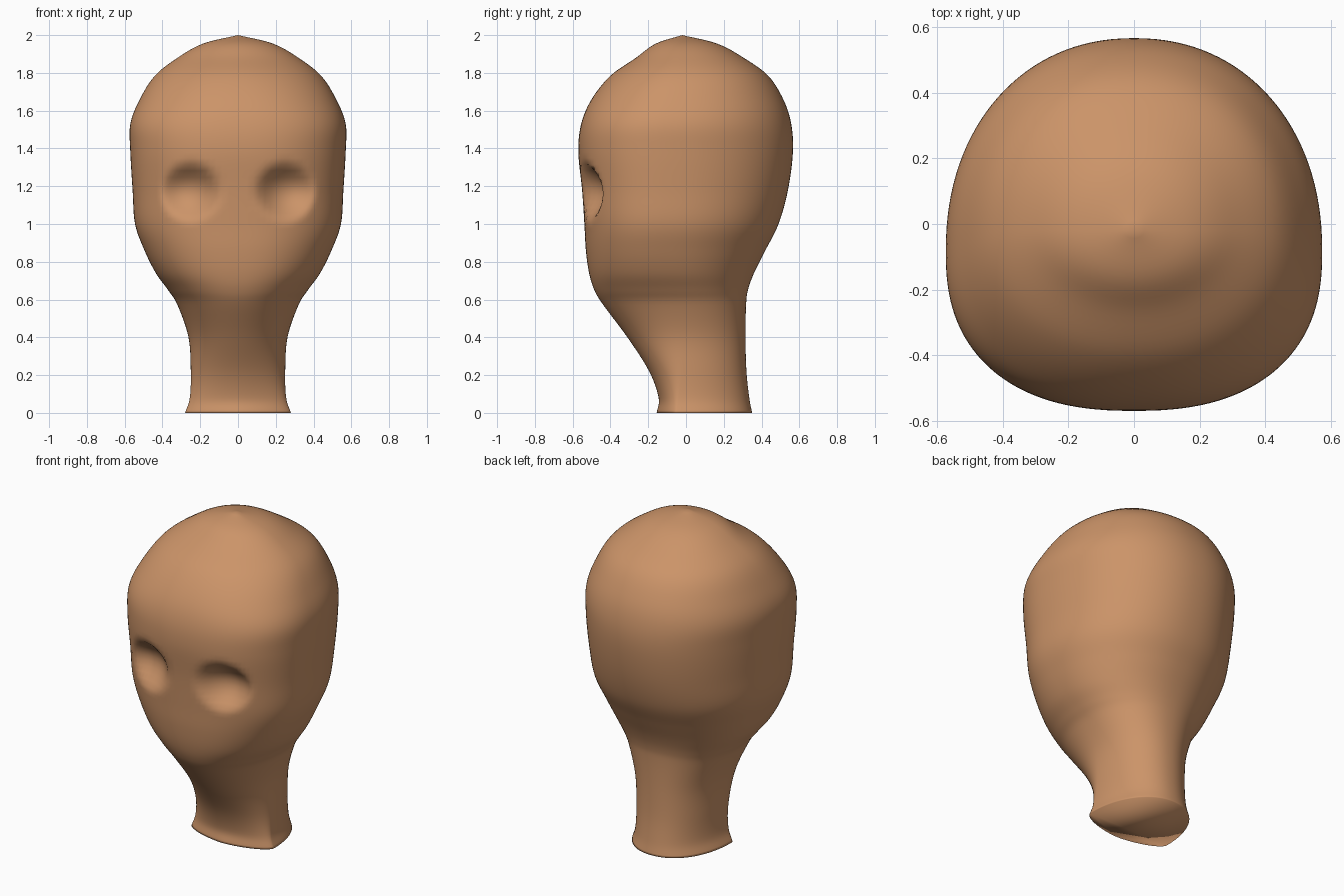
import bpy, bmesh, math
from mathutils import Vector

default = bpy.data.objects.get("Cube")
if default:
    bpy.data.objects.remove(default, do_unlink=True)

SEGMENTS = 128
STEPS = 6

# Profile rows from neck base to crown:
# height, half width, front y, back y, y of widest point, front roundness
PROFILE = [
    (0, .28, -.155, .35, -.05, 1.65),
    (.08, .255, -.145, .335, -.04, 1.85),
    (.22, .25, -.195, .32, -.02, 2),
    (.4, .262, -.31, .315, -.01, 2.05),
    (.57, .32, -.437, .318, -.02, 2.1),
    (.65, .37, -.485, .328, -.04, 2.2),
    (.74, .435, -.513, .36, -.07, 2.3),
    (.86, .495, -.53, .42, -.09, 2.35),
    (1, .545, -.538, .49, -.09, 2.4),
    (1.18, .558, -.55, .54, -.09, 2.4),
    (1.38, .57, -.57, .566, -.09, 2.4),
    (1.53, .57, -.555, .557, -.08, 2.4),
    (1.66, .52, -.5, .515, -.06, 2.25),
    (1.785, .44, -.4, .435, -.03, 2.1),
    (1.88, .32, -.265, .305, -.02, 2),
    (1.955, .185, -.16, .165, -.02, 2),
    (2, 0, -.02, -.02, -.02, 2),
]


def smooth_rows(rows, steps):
    """Smooth interpolation of the profile rows."""
    points = [Vector(r) for r in rows]
    points = [points[0] * 2 - points[1]] + points + [points[-1] * 2 - points[-2]]
    result = []
    for a, b, c, d in zip(points, points[1:], points[2:], points[3:]):
        for i in range(steps):
            t = i / steps
            result.append(b + (c - a) * (t / 2)
                          + (a * 2 - b * 5 + c * 4 - d) * (t * t / 2)
                          + (b * 3 - a - c * 3 + d) * (t ** 3 / 2))
    return result


def section_point(row, angle):
    """Point on a rounded section with a flatter front than back."""
    z, width, front, back, middle, roundness = row
    c, s = math.cos(angle), math.sin(angle)
    power = 2 / (roundness if s < 0 else 2.15)
    x = math.copysign(abs(c) ** power, c) * width
    reach = back - middle if s > 0 else middle - front
    y = middle + math.copysign(abs(s) ** power, s) * reach
    return Vector((x, y, z))


def sink_eye(point):
    """Push the face inward to form both eye sockets, deepest under the brow."""
    if point.y > 0:
        return point
    across = (abs(point.x) - .25) / .165
    rise = point.z - 1.18
    distance = math.hypot(across, rise / (.15 if rise > 0 else .17))
    if distance < 1:
        point.y += .095 * (1 - distance ** 2.2) ** 1.5
    return point


# Head and neck as one lofted skin
bm = bmesh.new()
rings = []
for row in smooth_rows(PROFILE, STEPS):
    rings.append([bm.verts.new(sink_eye(section_point(row, math.tau * i / SEGMENTS)))
                  for i in range(SEGMENTS)])
for low, high in zip(rings, rings[1:]):
    for i in range(SEGMENTS):
        j = (i + 1) % SEGMENTS
        bm.faces.new((low[i], low[j], high[j], high[i]))

# Crown tip and closed neck base
tip = bm.verts.new((0, PROFILE[-1][2], 2))
for i in range(SEGMENTS):
    bm.faces.new((rings[-1][i], rings[-1][(i + 1) % SEGMENTS], tip))
bm.faces.new(rings[0][::-1])

mesh = bpy.data.meshes.new("head_and_neck")
bm.to_mesh(mesh)
bm.free()
head = bpy.data.objects.new("head_and_neck", mesh)
bpy.context.collection.objects.link(head)

# Skin colour
skin = bpy.data.materials.new("tan_skin")
skin.use_nodes = True
colour = (.6, .295, .14, 1)
skin.diffuse_color = colour
skin.node_tree.nodes["Principled BSDF"].inputs["Base Color"].default_value = colour
mesh.materials.append(skin)

# Smooth shading
bpy.context.view_layer.objects.active = head
head.select_set(True)
bpy.ops.object.shade_smooth()
